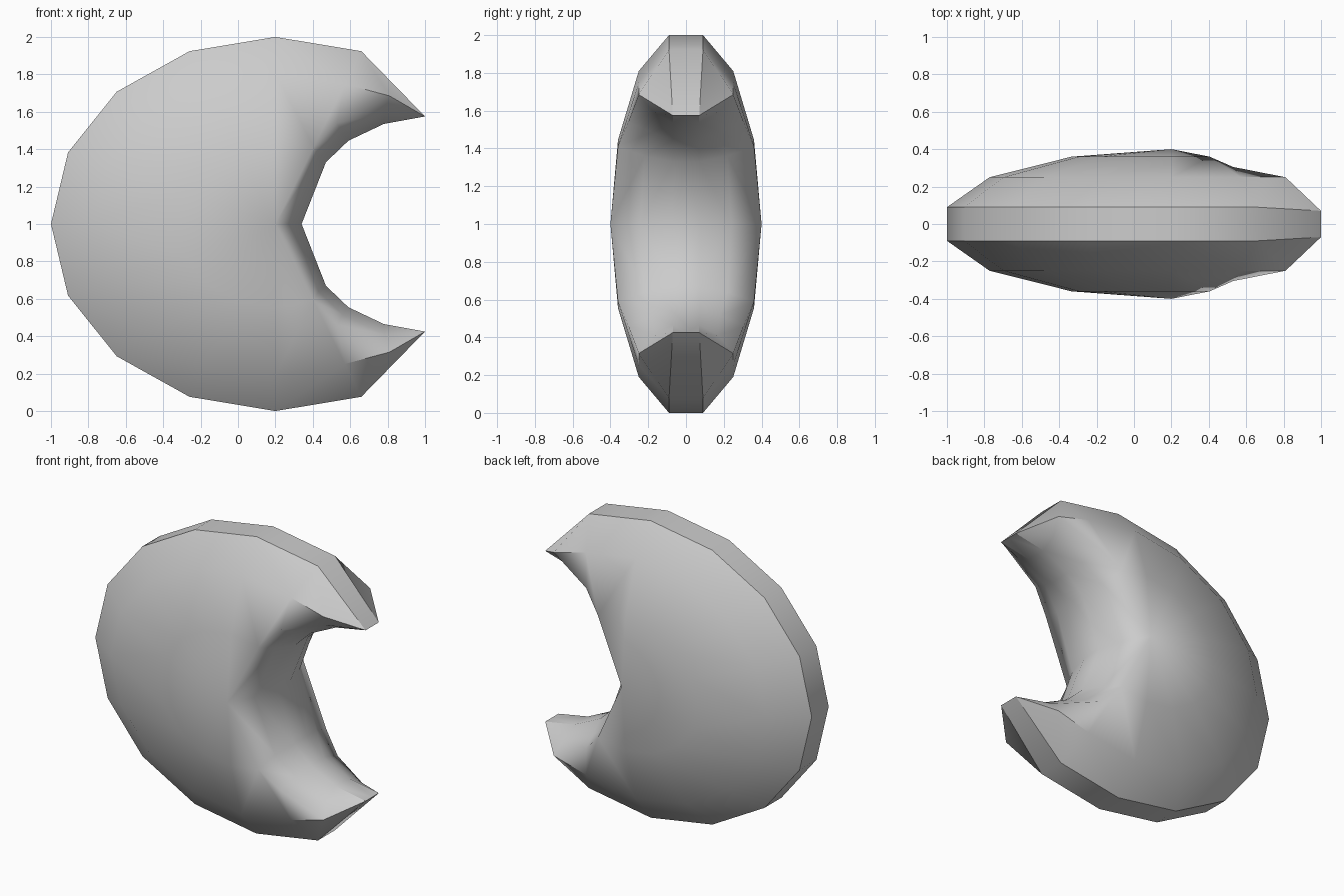
import bpy
import bmesh
from math import cos, sin, radians

default = bpy.data.objects.get("Cube")
if default:
    bpy.data.objects.remove(default, do_unlink=True)

mat = bpy.data.materials.new("plain grey")
mat.use_nodes = True
grey = (0.6, 0.6, 0.6, 1)
mat.diffuse_color = grey
mat.node_tree.nodes["Principled BSDF"].inputs["Base Color"].default_value = grey

bm = bmesh.new()


def vert(x, z, y):
    return bm.verts.new((x, -y, z))


def fill_strips(columns):
    """Join neighbouring columns of vertices with quads or triangles."""
    for a, b in zip(columns, columns[1:]):
        for i in range(len(a) - 1):
            corners = list(dict.fromkeys((a[i], a[i + 1], b[i + 1], b[i])))
            if len(corners) > 2:
                bm.faces.new(corners)


# Domed body: one quarter, as meridians from the flat rim to the apex
apex = vert(0.2, 0, 0.4)
rings = [(1, 0), (1, 0.09), (0.81, 0.25), (0.445, 0.36)]
dome = []
for step in range(6):
    a = radians(180 - 22.5 * step)
    dome.append([vert(0.2 + 1.2 * r * cos(a), r * sin(a), y) for r, y in rings] + [apex])
fill_strips(dome)
rim_mid, rim, shoulder, crown, _ = dome[-1]

# Horn: tip and outer flank
tip_mid, tip = vert(1, 0.575, 0), vert(1, 0.575, 0.07)
horn = vert(0.81, 0.685, 0.25)
crest = vert(0.53, 0.54, 0.305)
fill_strips([[rim_mid, rim, shoulder], [tip_mid, tip, horn]])
bm.faces.new((shoulder, horn, crest, crown))

# Hollow inner side: crest, middle and inner rim, from the centre to the tip
crests = [apex, crown, crest, horn]
middles = [(0.29, 0, 0.24), (0.43, 0.36, 0.22), (0.56, 0.485, 0.18), (0.785, 0.59, 0.17)]
inner = [(0.34, 0), (0.47, 0.33), (0.59, 0.445), (0.78, 0.535)]
hollow = [[c, vert(*m), vert(x, z, 0.07), vert(x, z, 0)]
          for c, m, (x, z) in zip(crests, middles, inner)]
fill_strips(hollow + [[tip, tip, tip, tip_mid]])

# Crisp edges along the outer rim and the horn
bmesh.ops.recalc_face_normals(bm, faces=bm.faces)
if apex.link_faces[0].normal.y > 0:
    bmesh.ops.reverse_faces(bm, faces=bm.faces)
for f in bm.faces:
    f.smooth = True
crisp = [col[1] for col in dome] + [tip, hollow[3][2]]
pairs = list(zip(crisp, crisp[1:])) + [(tip, horn), (horn, shoulder), (tip, tip_mid)]
for a, b in pairs:
    edge = bm.edges.get((a, b))
    if edge:
        edge.smooth = False

mesh = bpy.data.meshes.new("crescent")
bm.to_mesh(mesh)
bm.free()
mesh.materials.append(mat)
body = bpy.data.objects.new("crescent", mesh)
body.location.z = 1
bpy.context.collection.objects.link(body)

# Mirror front to back and top to bottom
mirror = body.modifiers.new("mirror", 'MIRROR')
mirror.use_axis = (False, True, True)
mirror.use_clip = True
mirror.merge_threshold = 0.001
